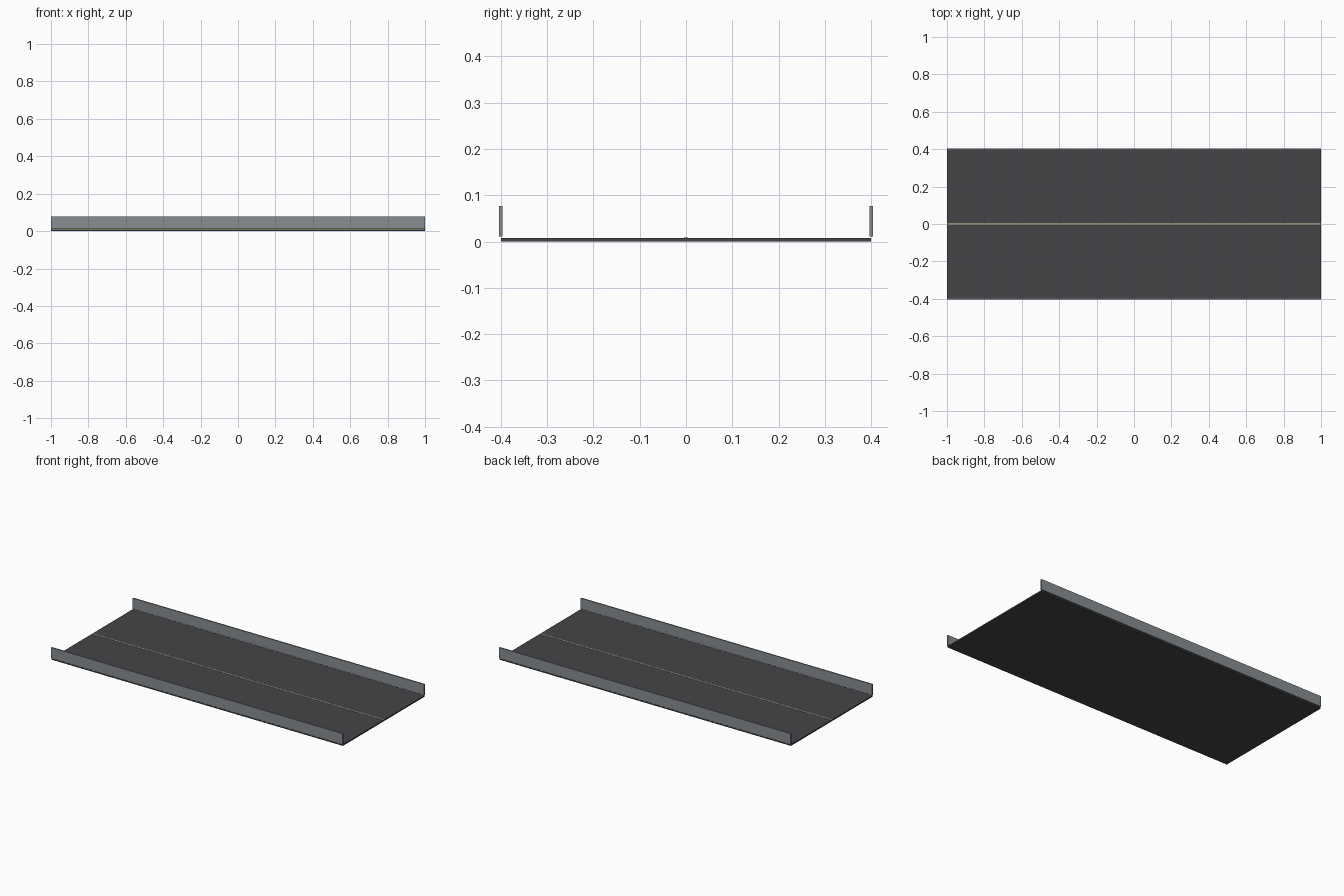
import bpy

if "Cube" in bpy.data.objects:
    bpy.data.objects.remove(bpy.data.objects["Cube"])

def material(name, color):
    m = bpy.data.materials.new(name)
    m.diffuse_color = (*color, 1)
    m.use_nodes = True
    m.node_tree.nodes["Principled BSDF"].inputs["Base Color"].default_value = m.diffuse_color
    return m

def box(name, y, z0, z1, width, mat):
    bpy.ops.mesh.primitive_cube_add(size=1, location=(0, y, (z0 + z1) / 2))
    o = bpy.context.object
    o.name = name
    o.scale = (2.0, width, z1 - z0)
    bpy.ops.object.transform_apply(location=False, rotation=False, scale=True)
    o.data.materials.append(mat)
    return o

asphalt = material("asphalt", (0.06, 0.06, 0.065))
steel = material("steel", (0.25, 0.27, 0.28))
paint = material("line_paint", (0.75, 0.7, 0.4))

# Road slab
box("road_slab", 0, 0, 0.008, 0.8, asphalt)

# Painted centre line, slightly proud of the road
box("centre_line", 0, 0.006, 0.010, 0.006, paint)

# Guard rails just above the two long edges
for side, label in ((-1, "front"), (1, "back")):
    box(label + "_guard_rail", side * 0.4, 0.011, 0.077, 0.008, steel)
